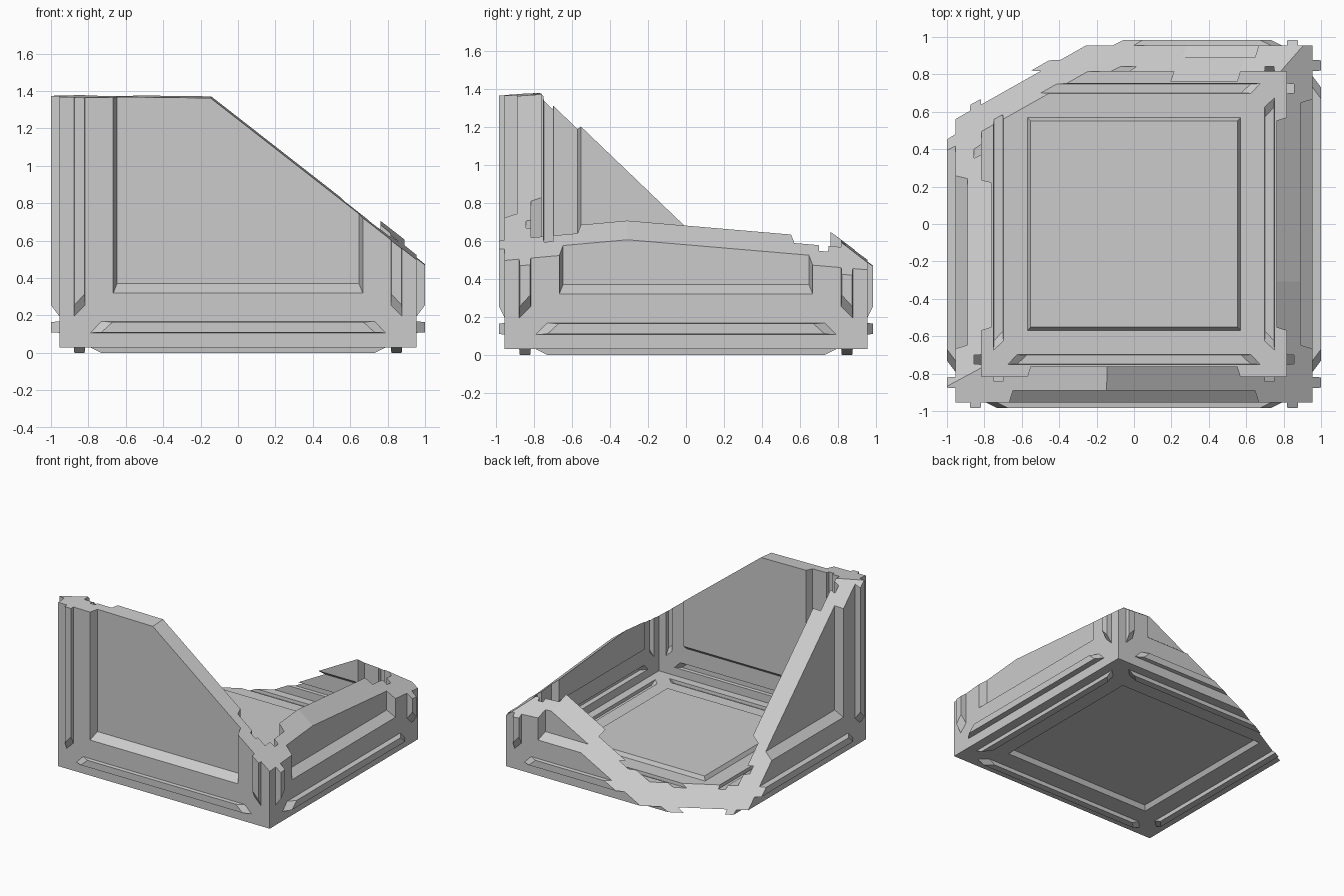
import bpy, bmesh
from mathutils import Vector, Matrix

if "Cube" in bpy.data.objects:
    bpy.data.objects.remove(bpy.data.objects["Cube"])

HALF = 0.955                      # half size of the crate's frame
CENTRE = Vector((0, 0, 0.985))
INNER = 0.855                     # inside skin is a scaled copy of the outside
RAISE = (0.045, 0.03, 0.03)       # rib height on x, y and z sides
SINK = (0.065, 0.065, 0.035)      # panel depth on x, y and z sides


def relief(bm, base, top):
    """Walls and cap joining a base loop to a shifted top loop."""
    n = len(base)
    for i in range(n):
        j = (i + 1) % n
        bm.faces.new((base[i], base[j], top[j], top[i]))
    bm.faces.new(top)


def crate_side(bm, axis, sign, scale):
    """One flat side with a sunken panel and four mitred ribs."""
    ua, va = [a for a in range(3) if a != axis]

    def loop(points, h):
        out = []
        for u, v in points:
            co = Vector((0, 0, 0))
            co[axis], co[ua], co[va] = sign * h, u, v
            out.append(bm.verts.new(co * scale + CENTRE))
        return out

    def rect(a, b):
        return [(-a, -b), (a, -b), (a, b), (-a, b)]

    def outline(vs):
        return [bm.edges.new((vs[i], vs[(i + 1) % len(vs)])) for i in range(len(vs))]

    # frame border and sunken panel
    edges = outline(loop(rect(HALF, HALF), HALF))
    base = loop(rect(0.667, 0.665), HALF)
    edges += outline(base)
    sunk = loop(rect(0.647, 0.645 if axis == 2 else 0.615), HALF - SINK[axis])
    pairs = [(base, sunk)]
    # ribs around the panel, each turned by a quarter
    low = [(-0.79, -0.878), (0.79, -0.878), (0.73, -0.817), (-0.73, -0.817)]
    high = [(-0.73, -0.875), (0.73, -0.875), (0.67, -0.82), (-0.67, -0.82)]
    rot = Matrix(((0, -1), (1, 0)))
    for k in range(4):
        b = loop(low, HALF)
        edges += outline(b)
        pairs.append((b, loop(high, HALF + RAISE[axis])))
        low = [tuple(rot @ Vector(p)) for p in low]
        high = [tuple(rot @ Vector(p)) for p in high]
    bmesh.ops.triangle_fill(bm, edges=edges, use_beauty=True)
    for b, t in pairs:
        relief(bm, b, t)


bm = bmesh.new()
# outer and inner skins
for scale in (1, INNER):
    for axis in range(3):
        for sign in (-1, 1):
            crate_side(bm, axis, sign, scale)
bmesh.ops.remove_doubles(bm, verts=bm.verts[:], dist=1e-4)

# break planes z = c + a*x + b*y; everything above each is sliced off and capped
breaks = [
    (1.423, -0.012, 0.07),    # level top at the front left
    (1.328, -0.78, 0.09),     # slope down the front wall
    (1.274, -0.78, -0.085),   # top of the right wall
    (1.083, 0.54, -0.958),    # missing back left corner
    (1.228, -0.06, -0.72),    # stub at the back right corner
]
for c, a, b in breaks:
    res = bmesh.ops.bisect_plane(
        bm, geom=bm.verts[:] + bm.edges[:] + bm.faces[:], dist=1e-5,
        plane_co=(0, 0, c), plane_no=Vector((-a, -b, 1)).normalized(), clear_outer=True)
    rim = [e for e in res["geom_cut"]
           if isinstance(e, bmesh.types.BMEdge) and e.is_valid and e.is_boundary]
    bmesh.ops.triangle_fill(bm, edges=rim, use_beauty=True)

bmesh.ops.recalc_face_normals(bm, faces=bm.faces[:])
mesh = bpy.data.meshes.new("broken_crate")
bm.to_mesh(mesh)
bm.free()
crate = bpy.data.objects.new("broken_crate", mesh)
bpy.context.collection.objects.link(crate)
